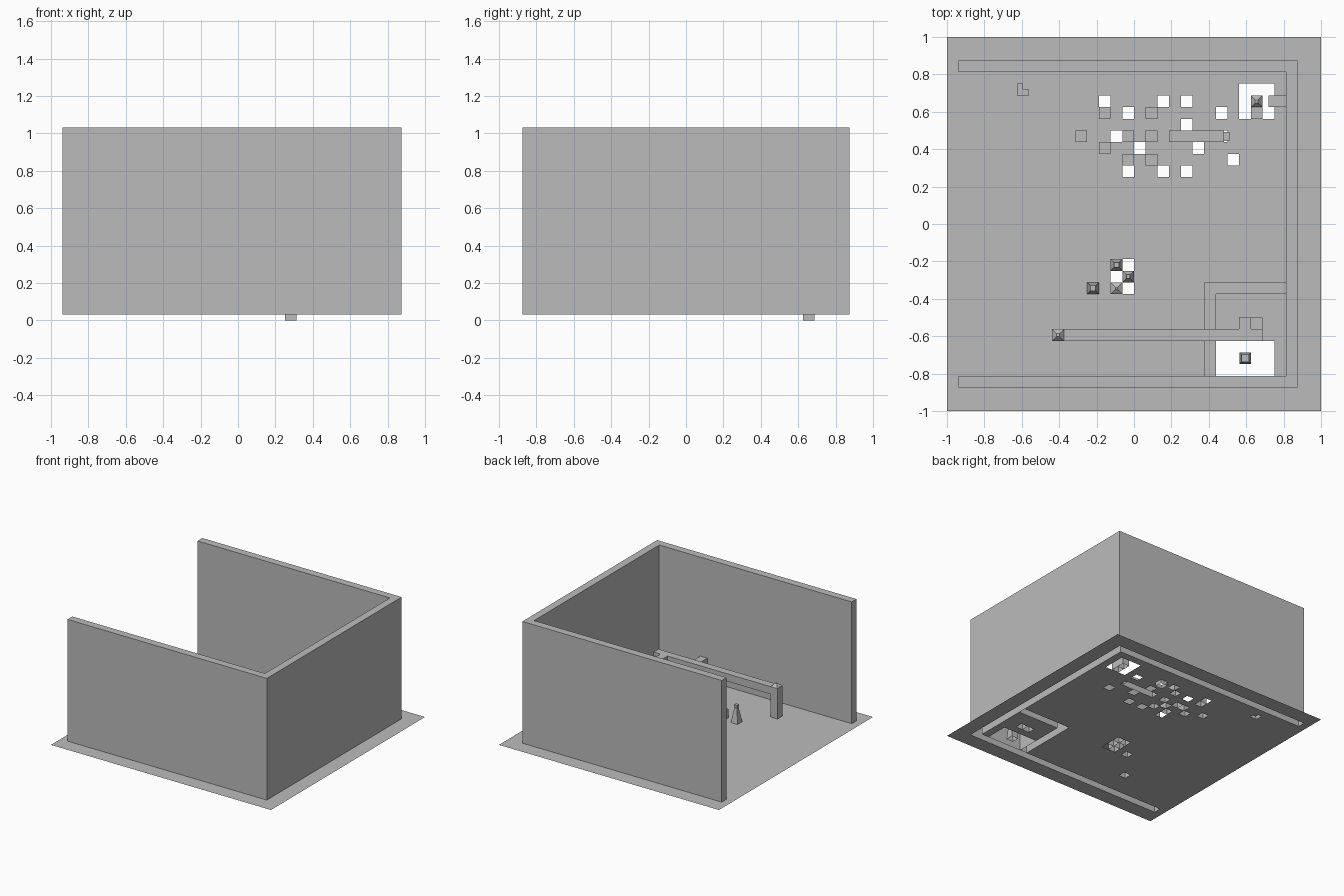
import bpy, bmesh

if "Cube" in bpy.data.objects:
    bpy.data.objects.remove(bpy.data.objects["Cube"])

C = 0.0625          # grid cell
F = 0.03125         # floor level
grey = bpy.data.materials.new("plain grey")
grey.diffuse_color = (0.5, 0.5, 0.5, 1)
grey.use_nodes = True
grey.node_tree.nodes["Principled BSDF"].inputs["Base Color"].default_value = grey.diffuse_color
holes = []          # floor areas left open (x0, x1, y0, y1)


def finish(name, bm):
    bmesh.ops.recalc_face_normals(bm, faces=bm.faces)
    me = bpy.data.meshes.new(name)
    bm.to_mesh(me)
    bm.free()
    me.materials.append(grey)
    ob = bpy.data.objects.new(name, me)
    bpy.context.collection.objects.link(ob)


def prism(name, pts, z0, z1, bottom=False, top=True):
    """Upright prism from an outline given counter-clockwise."""
    bm = bmesh.new()
    a = [bm.verts.new((x, y, z0)) for x, y in pts]
    b = [bm.verts.new((x, y, z1)) for x, y in pts]
    n = len(pts)
    for i in range(n):
        j = (i + 1) % n
        bm.faces.new((a[i], a[j], b[j], b[i]))
    if top:
        bm.faces.new(b)
    if bottom:
        bm.faces.new(a[::-1])
    finish(name, bm)


def box(name, x0, x1, y0, y1, h, base=0.0):
    prism(name, [(x0, y0), (x1, y0), (x1, y1), (x0, y1)], F + base, F + h, base > 0)
    if base == 0:
        holes.append((x0, x1, y0, y1))


def stack(name, x, y, rings):
    """Square tapered piece on the cell with corner x, y; rings = (half width, height)."""
    bm = bmesh.new()
    cx, cy = x + C / 2, y + C / 2
    loops = [[bm.verts.new((cx + sx * r, cy + sy * r, F + z))
              for sx, sy in ((-1, -1), (1, -1), (1, 1), (-1, 1))] for r, z in rings]
    for a, b in zip(loops, loops[1:]):
        for i in range(4):
            j = (i + 1) % 4
            bm.faces.new((a[i], a[j], b[j], b[i]))
    bm.faces.new(loops[-1])
    finish(name, bm)
    holes.append((x, x + C, y, y + C))


# tall outer walls, open on the left
prism("outer_wall", [(-.9375, -.875), (.875, -.875), (.875, .875), (-.9375, .875),
                     (-.9375, .8125), (.8125, .8125), (.8125, -.8125), (-.9375, -.8125)],
      F, F + 1)
for s in (-.875, .8125):
    holes.append((-.9375, .875, s, s + C))
holes.append((.8125, .875, -.875, .875))

# small corner room
prism("room_wall", [(.375, -.8125), (.4375, -.8125), (.4375, -.375), (.8125, -.375),
                    (.8125, -.3125), (.375, -.3125)], F, F + .1875)
holes += [(.375, .4375, -.8125, -.3125), (.375, .8125, -.375, -.3125),
          (.4375, .75, -.8125, -.625)]
box("room_block_a", .5625, .625, -.5625, -.5, .25)
box("room_block_b", .625, .6875, -.5625, -.5, .22)
stack("room_piece", .5625, -.75, [(.031, 0), (.02, .12), (.02, .14)])

# post carrying a long beam
box("beam", -.375, .6875, -.625, -.5625, .25, .1875)
stack("beam_post", -.4375, -.625, [(.03125, 0), (.03125, .25), (.008, .275)])

# tapered pieces on the open floor
stack("tall_piece", -.25, -.375, [(.03125, 0), (.011, .12), (.014, .125), (.014, .145)])
stack("piece_a", -.125, -.25, [(.03125, 0), (.03125, .05), (.014, .09), (.014, .11)])
stack("piece_b", -.0625, -.3125, [(.03125, 0), (.03125, .05), (.01, .09), (.01, .11)])
stack("piece_c", -.125, -.375, [(.03125, 0), (.03125, .07), (.005, .09)])

# low blocks scattered at the back
for x, y in ((-3, 9), (1, 9), (-5, 7), (-1, 7), (1, 7), (-3, 6), (-1, 5), (1, 5)):
    box("back_block", x * C, x * C + C, y * C, y * C + C, C)
box("long_block", .1875, .48, .4375, .5, C)
box("long_block_end", .48, .51, .445, .4925, .05)

# L-shaped corner step
prism("corner_step", [(-.625, .6875), (-.5625, .6875), (-.5625, .71875), (-.59375, .71875),
                      (-.59375, .75), (-.625, .75)], F, F + C)
holes.append((-.625, -.5625, .6875, .75))
box("step_tread", -.59375, -.5625, .71875, .75, .002)

# pit in the back corner
holes.append((.5625, .75, .5625, .75))
stack("pit_piece", .625, .625, [(.03125, 0), (.03125, C), (.008, .09)])
box("pit_block", .625, .6875, .5625, .625, C)
box("pit_arm", .71875, .8125, .625, .6875, .125, C)

# open cells in the floor
for x, y in ((-3, 10), (2, 10), (4, 10), (-1, 9), (7, 9), (-2, 7), (4, 8), (0, 6), (5, 6),
             (8, 5), (-1, 4), (2, 4), (4, 4), (-1, -4), (-2, -5), (-1, -6)):
    holes.append((x * C, x * C + C, y * C, y * C + C))
# one opening has a rim hanging below the floor
prism("hanging_rim", [(.25, .625), (.3125, .625), (.3125, .6875), (.25, .6875)], 0, F, top=False)

# floor sheet with the openings left out
bm = bmesh.new()
bmesh.ops.create_grid(bm, x_segments=32, y_segments=32, size=1)
gone = []
for f in bm.faces:
    c = f.calc_center_median()
    if any(a < c.x < b and d < c.y < e for a, b, d, e in holes):
        gone.append(f)
bmesh.ops.delete(bm, geom=gone, context='FACES')
for v in bm.verts:
    v.co.z = F
finish("floor", bm)
for p in bpy.data.objects["floor"].data.polygons:
    if p.normal.z < 0:
        p.flip()
